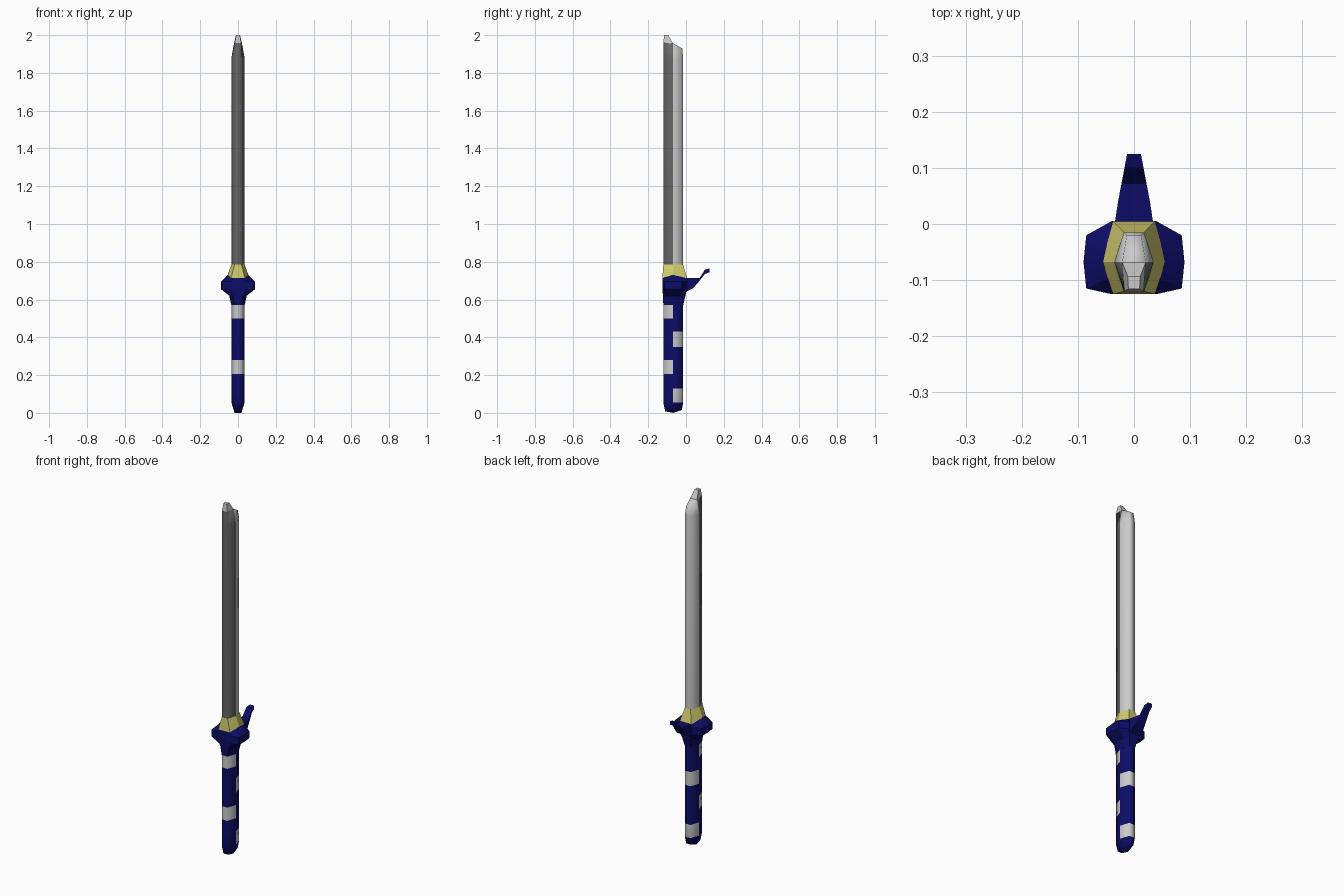
import bpy, bmesh

cube = bpy.data.objects.get("Cube")
if cube:
    bpy.data.objects.remove(cube, do_unlink=True)


def material(name, color):
    m = bpy.data.materials.new(name)
    m.use_nodes = True
    m.diffuse_color = (*color, 1)
    bsdf = next(n for n in m.node_tree.nodes if n.type == 'BSDF_PRINCIPLED')
    bsdf.inputs["Base Color"].default_value = (*color, 1)
    return m


NAVY = material("navy blue", (0.004, 0.004, 0.14))
LIGHT = material("light grey", (0.6, 0.6, 0.6))
DARK = material("dark grey", (0.13, 0.13, 0.13))
YELLOW = material("pale yellow", (0.65, 0.6, 0.16))
MID_Y = -0.068


def loft(name, sections, mats, rule, angle):
    """Skin half sections, given front to back and mirrored across x."""
    bm = bmesh.new()
    rings = []
    for half in sections:
        pts = list(half) + [(-x, y, z) for x, y, z in reversed(half)]
        rings.append([bm.verts.new(p) for p in pts])
    n = len(rings[0])
    for a, b in zip(rings, rings[1:]):
        for i in range(n):
            j = (i + 1) % n
            bm.faces.new((a[i], a[j], b[j], b[i]))
    # caps as strips of quads between mirrored points
    for ring in (rings[0], rings[-1]):
        for i in range(n // 2 - 1):
            bm.faces.new((ring[i], ring[i + 1], ring[n - 2 - i], ring[n - 1 - i]))
    bmesh.ops.recalc_face_normals(bm, faces=bm.faces)
    for f in bm.faces:
        f.material_index = rule(f.calc_center_median())
    me = bpy.data.meshes.new(name)
    bm.to_mesh(me)
    bm.free()
    for m in mats:
        me.materials.append(m)
    ob = bpy.data.objects.new(name, me)
    bpy.context.collection.objects.link(ob)
    bpy.ops.object.select_all(action='DESELECT')
    ob.select_set(True)
    bpy.context.view_layer.objects.active = ob
    bpy.ops.object.shade_smooth_by_angle(angle=angle)
    return ob


def flat(outline, z):
    return [(x, y, z) for x, y in outline]


HEX = [(0.018, -0.12), (0.035, MID_Y), (0.018, -0.015)]

# grip with alternating front and back bands
BANDS = {-1: ((0.5, 0.57), (0.205, 0.28)), 1: ((0.35, 0.43), (0.055, 0.13))}


def grip_rule(c):
    side = -1 if c.y < MID_Y else 1
    return int(any(lo < c.z < hi for lo, hi in BANDS[side]))


levels = sorted(z for side in BANDS.values() for band in side for z in band)
HEX_END = [(0.014, -0.11, 0.008), (0.018, MID_Y, 0), (0.014, -0.022, 0.015)]
loft("grip", [HEX_END] + [flat(HEX, z) for z in levels], [NAVY, LIGHT], grip_rule, 1.4)

# guard flaring out of the grip
NECK = [(0.018, -0.12), (0.027, -0.094), (0.035, MID_Y), (0.027, -0.042), (0.018, -0.015)]
FLARE = [(0.026, -0.122), (0.039, -0.105), (0.046, MID_Y), (0.039, -0.03), (0.026, -0.003)]
WIDE = [(0.04, -0.125), (0.085, -0.115), (0.09, MID_Y), (0.085, -0.02), (0.04, 0.005)]
COLLAR = [(0.037, -0.125, 0.713), (0.047, -0.096, 0.722), (0.055, MID_Y, 0.73),
          (0.047, -0.031, 0.722), (0.037, 0.005, 0.713)]
loft("guard", [flat(NECK, 0.57), flat(FLARE, 0.62), flat(WIDE, 0.655),
               flat(WIDE, 0.695), COLLAR], [NAVY], lambda c: 0, 0.5)

# collar between guard and blade
loft("collar", [COLLAR, flat(NECK, 0.785)], [YELLOW], lambda c: 0, 0.5)

# hooked spur behind the guard: (y, lower z, upper z)
SPUR = [(-0.01, 0.635, 0.714), (0.04, 0.662, 0.714), (0.072, 0.7, 0.714),
        (0.1, 0.735, 0.758), (0.125, 0.745, 0.765)]
loft("spur", [[(0.036 - 0.19 * max(y, 0), y, lo), (0.036 - 0.19 * max(y, 0), y, hi)]
              for y, lo, hi in SPUR], [NAVY], lambda c: 0, 0.5)

# blade: dark front half, light back half, light pointed tip
SHOULDER = [(0.018, -0.12, 1.88), (0.035, MID_Y, 1.88), (0.018, -0.015, 1.88)]
CREST = [(0.017, -0.12, 1.958), (0.021, MID_Y, 1.956), (0.013, -0.02, 1.93)]
loft("blade", [flat(HEX, 0.78), SHOULDER, CREST], [LIGHT, DARK],
     lambda c: int(c.y < MID_Y and c.z < 1.95), 1.4)
TIP_BASE = [(0.017, -0.12, 1.957), (0.021, MID_Y, 1.955)]
TIP_TOP = [(0.01, -0.116, 2.0), (0.011, -0.094, 2.0)]
loft("blade_tip", [TIP_BASE, TIP_TOP], [LIGHT], lambda c: 0, 0.5)
